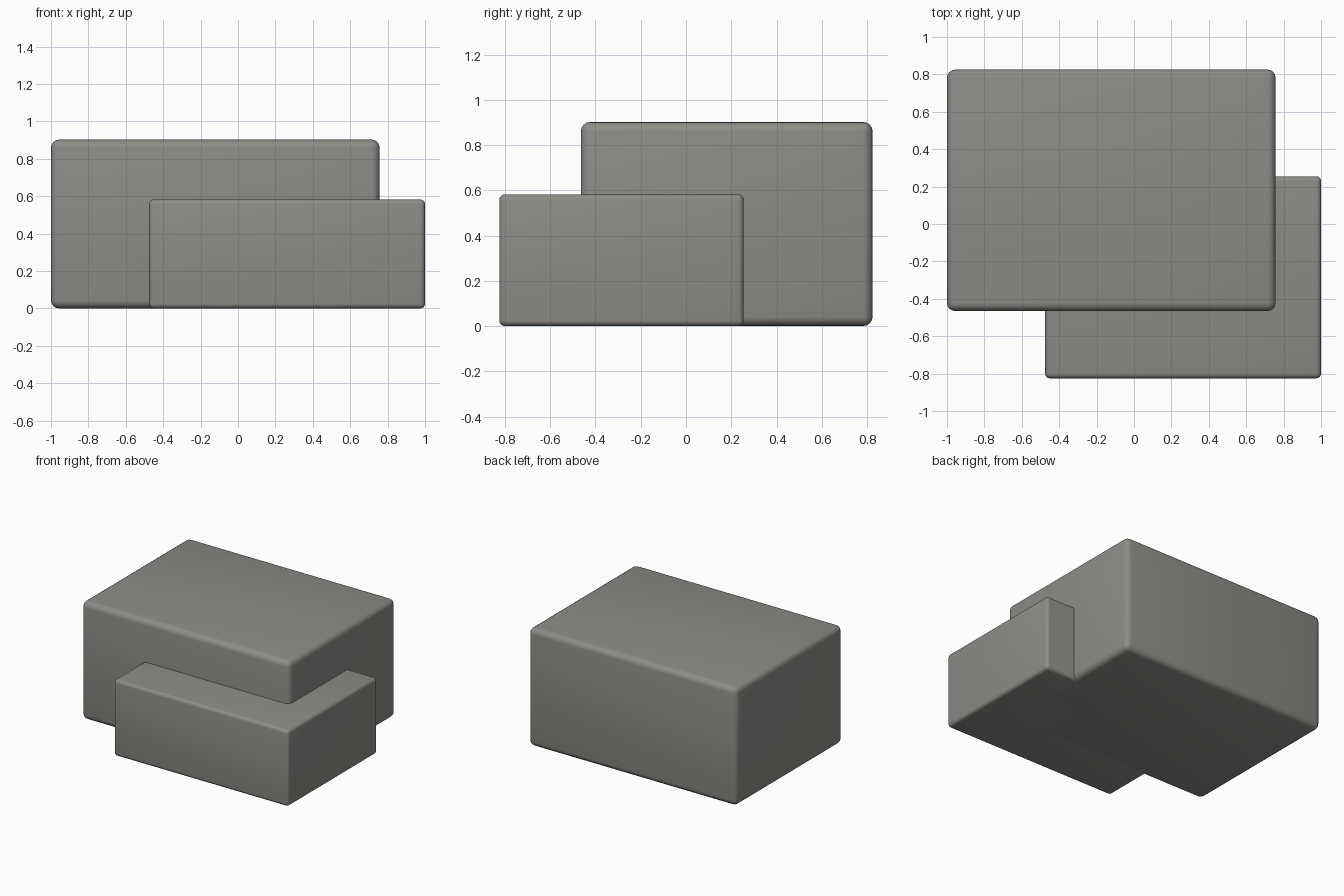
import bpy
import math
from mathutils import Vector

cube = bpy.data.objects.get("Cube")
if cube:
    bpy.data.objects.remove(cube, do_unlink=True)

# Warm grey stone
stone = bpy.data.materials.new("warm_grey")
stone.use_nodes = True
colour = (0.27, 0.262, 0.24, 1)
stone.diffuse_color = colour
stone.node_tree.nodes["Principled BSDF"].inputs["Base Color"].default_value = colour


def rounded_block(name, low, high, radius):
    """Box between two corners with softly rounded edges."""
    low, high = Vector(low), Vector(high)
    bpy.ops.mesh.primitive_cube_add(size=1, location=(low + high) / 2)
    block = bpy.context.object
    block.name = name
    block.dimensions = high - low
    bpy.ops.object.transform_apply(location=False, rotation=False, scale=True)
    bevel = block.modifiers.new("rounded_edges", "BEVEL")
    bevel.width = radius
    bevel.segments = 4
    block.data.materials.append(stone)
    bpy.ops.object.modifier_apply(modifier=bevel.name)
    bpy.ops.object.shade_smooth_by_angle(angle=math.radians(35))
    return block


# Tall block at the back, low block overlapping its front left corner
rounded_block("tall_block", (-1, -0.465, 0), (0.757, 0.825, 0.902), 0.043)
rounded_block("low_block", (-0.475, -0.825, 0), (1, 0.255, 0.582), 0.025)
